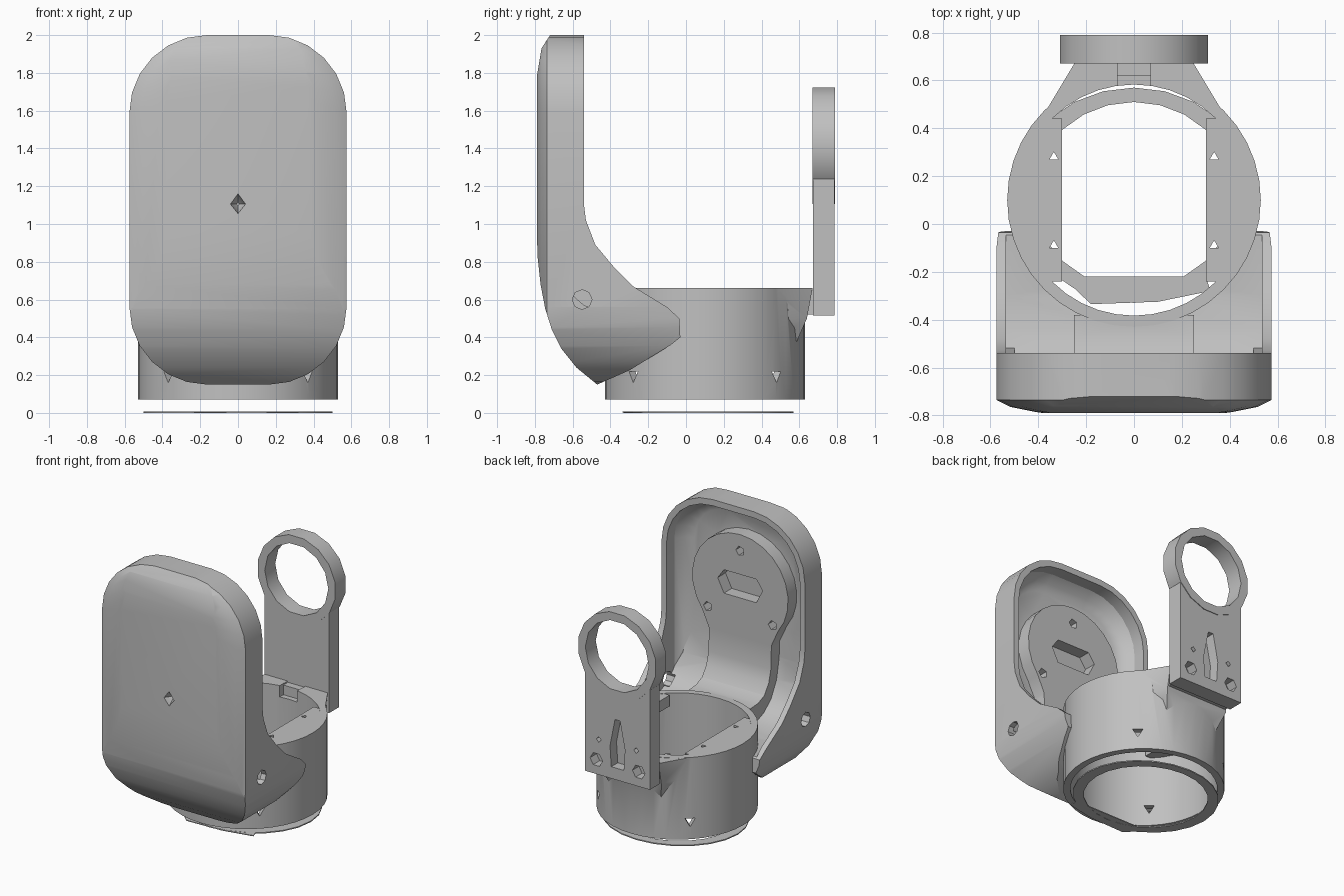
import bpy
import bmesh
from math import sin, cos, pi
from mathutils import Vector, Matrix

if "Cube" in bpy.data.objects:
    bpy.data.objects.remove(bpy.data.objects["Cube"])

grey = bpy.data.materials.new("plain_grey")
grey.use_nodes = True
grey.diffuse_color = (0.53, 0.53, 0.53, 1)
grey.node_tree.nodes["Principled BSDF"].inputs["Base Color"].default_value = (0.53, 0.53, 0.53, 1)


# Helpers
def loft(name, loops):
    """Closed solid through matching loops of points."""
    bm = bmesh.new()
    rings = [[bm.verts.new(p) for p in loop] for loop in loops]
    n = len(rings[0])
    for a, b in zip(rings, rings[1:]):
        for i in range(n):
            bm.faces.new((a[i], a[(i + 1) % n], b[(i + 1) % n], b[i]))
    bm.faces.new(rings[0][::-1])
    bm.faces.new(rings[-1])
    bmesh.ops.recalc_face_normals(bm, faces=bm.faces)
    mesh = bpy.data.meshes.new(name)
    bm.to_mesh(mesh)
    bm.free()
    mesh.materials.append(grey)
    ob = bpy.data.objects.new(name, mesh)
    bpy.context.collection.objects.link(ob)
    return ob


def prism(name, pts, axis, lo, hi):
    """Extrude a 2D outline along an axis."""
    place = {"x": lambda p, h: (h, p[0], p[1]),
             "y": lambda p, h: (p[0], h, p[1]),
             "z": lambda p, h: (p[0], p[1], h)}[axis]
    return loft(name, [[place(p, h) for p in pts] for h in (lo, hi)])


def circle(cx, cy, rx, ry=None, n=32, turn=0.0):
    ry = ry or rx
    return [(cx + rx * cos(2 * pi * i / n + turn), cy + ry * sin(2 * pi * i / n + turn))
            for i in range(n)]


def box(x0, x1, y0, y1):
    return [(x0, y0), (x1, y0), (x1, y1), (x0, y1)]


def rounded(w, z0, z1, r, n=6):
    pts = []
    for k, (cx, cz) in enumerate([(w - r, z1 - r), (r - w, z1 - r), (r - w, z0 + r), (w - r, z0 + r)]):
        for i in range(n + 1):
            a = (k + i / n) * pi / 2
            pts.append((cx + r * cos(a), cz + r * sin(a)))
    return pts


def combine(ob, other, op="DIFFERENCE"):
    mod = ob.modifiers.new("join", "BOOLEAN")
    mod.operation, mod.solver, mod.object = op, "EXACT", other
    bpy.context.view_layer.objects.active = ob
    bpy.ops.object.modifier_apply(modifier=mod.name)
    bpy.data.objects.remove(other)
    return ob


def cut(ob, pts, axis, lo, hi):
    return combine(ob, prism("cutter", pts, axis, lo, hi))


MID = 0.1  # y of the collar axis

# Collar with side ledges and a flared rear mount
collar = prism("collar", circle(0, MID, 0.53, n=40), "z", 0.07, 0.662)
mount = loft("mount", [
    [(-0.2, 0.45, 0.34), (0.2, 0.45, 0.34), (0.2, 0.57, 0.34), (-0.2, 0.57, 0.34)],
    [(-0.34, 0.42, 0.5), (0.34, 0.42, 0.5), (0.25, 0.64, 0.5), (-0.25, 0.64, 0.5)],
    [(-0.43, 0.37, 0.66), (0.43, 0.37, 0.66), (0.25, 0.67, 0.66), (-0.25, 0.67, 0.66)]])
combine(collar, mount, "UNION")
cut(collar, circle(0, MID, 0.483, n=40), "z", 0, 1)
for side in (-1, 1):
    ledge = prism("ledge", box(*sorted((side * 0.3, side * 0.5)), MID - 0.34, MID + 0.34), "z", 0.58, 0.66)
    trim = prism("trim", circle(0, MID, 0.51, n=40), "z", 0.5, 0.7)
    combine(ledge, trim, "INTERSECT")
    for y in (-0.09, 0.28):
        cut(ledge, circle(side * 0.335, y, 0.022, n=3, turn=pi / 2), "z", 0.5, 0.7)
    combine(collar, ledge, "UNION")
cut(collar, box(-0.07, 0.07, 0.54, 0.7), "z", 0.58, 0.8)
# Small three-sided openings around the lower wall
for side in (-1, 1):
    for dy in (-0.38, 0.38):
        hole = prism("hole", circle(0, 0, 0.04, n=3, turn=-pi / 2), "x", 0.4, 0.65)
        direction = Vector((side * 0.37, dy, 0))
        hole.data.transform(Matrix.Translation((0, MID, 0.2))
                            @ direction.to_track_quat("X", "Z").to_matrix().to_4x4())
        combine(collar, hole)

# Thin base gasket under the collar
gasket = prism("base_gasket", circle(0, 0.12, 0.5, 0.45, 24), "z", 0, 0.008)
cut(gasket, circle(0, 0.12, 0.42, 0.39, 24), "z", -0.1, 0.1)
strip = [(-0.3, -0.22), (0.3, -0.22), (0.32, -0.28), (0.1, -0.325), (-0.18, -0.335)]
gasket_strip = prism("base_gasket_strip", strip, "z", 0.001, 0.007)

# Front shell: side profile trimmed by a rounded front outline
side_profile = [(-0.72, 2.0), (-0.765, 1.93), (-0.79, 1.78), (-0.79, 0.95), (-0.785, 0.82),
                (-0.77, 0.68), (-0.745, 0.55), (-0.71, 0.44), (-0.66, 0.34), (-0.58, 0.24),
                (-0.47, 0.15), (-0.3, 0.225),
                (-0.08, 0.36), (-0.03, 0.4), (-0.035, 0.5), (-0.1, 0.56), (-0.28, 0.67),
                (-0.38, 0.77), (-0.48, 0.89), (-0.53, 1.02), (-0.54, 1.1), (-0.54, 2.0)]
shell = prism("front_shell", side_profile, "x", -0.6, 0.6)
outline = loft("outline", [
    [(x, y, z) for x, z in rounded(0.575 - d, 0.15 + d * 0.3, 2.0 - d * 0.3, 0.41 - d * 0.6)]
    for y, d in ((-0.80, 0.26), (-0.785, 0.16), (-0.765, 0.06), (-0.735, 0.0), (0.1, 0.0))])
combine(shell, outline, "INTERSECT")

# Hollow back of the shell, with a filleted inner edge
inner_profile = [(-0.72, 2.2), (-0.72, 1.1), (-0.71, 0.9), (-0.68, 0.75), (-0.62, 0.64),
                 (-0.54, 0.57), (-0.44, 0.53), (-0.3, 0.51), (0.2, 0.51), (0.2, 2.2)]
cavity = prism("cavity", inner_profile, "x", -0.6, 0.6)
inner_outline = loft("inner_outline", [
    [(x, y, z) for x, z in rounded(0.535 - d, -0.3, 1.955 - d, 0.37 - d)]
    for y, d in ((-0.9, 0.1), (-0.72, 0.1), (-0.69, 0.04), (-0.63, 0.0), (0.3, 0.0))])
combine(cavity, inner_outline, "INTERSECT")
combine(shell, cavity)

# Keyhole-shaped pad and the curved bridge to the collar
bulb = [(0.385 * cos(a), 1.375 + 0.385 * sin(a))
        for a in [(-38 + i * 256 / 18) * pi / 180 for i in range(19)]]
pad = prism("pad", bulb + [(-0.25, 1.02), (-0.25, 0.6), (0.25, 0.6), (0.25, 1.02)], "y", -0.75, -0.62)
combine(shell, pad, "UNION")
bridge = [(-0.74, 1.0), (-0.62, 1.0), (-0.615, 0.85), (-0.59, 0.76), (-0.54, 0.69), (-0.47, 0.66),
          (-0.38, 0.655), (-0.38, 0.25), (-0.48, 0.2), (-0.65, 0.45), (-0.73, 0.7)]
combine(shell, prism("bridge", bridge, "x", -0.25, 0.25), "UNION")
cut(shell, circle(0, MID, 0.525, n=40), "z", 0, 1.2)

# Pocket, screw holes and sensor pit
pocket = [(-0.18, 1.4), (-0.13, 1.3), (0.13, 1.3), (0.18, 1.4), (0.13, 1.47), (-0.13, 1.47)]
cut(shell, pocket, "y", -0.71, -0.5)
for x, z in ((0, 1.64), (-0.26, 1.17), (0.26, 1.17)):
    cut(shell, circle(x, z, 0.035, n=5), "y", -0.71, -0.5)
for lo, hi in ((-0.7, -0.5), (0.5, 0.7)):
    cut(shell, circle(-0.55, 0.6, 0.052, n=8), "x", lo, hi)
pit = loft("pit", [[(x * s, y, 1.105 + z * s) for x, z in ((0.04, 0), (0, 0.055), (-0.04, 0), (0, -0.05))]
                   for y, s in ((-0.82, 1.0), (-0.785, 1.0), (-0.74, 0.2))])
combine(shell, pit)

# Rear arm with ring head
arm = prism("rear_arm", box(-0.26, 0.26, 0.515, 1.35), "y", 0.672, 0.785)
head = prism("head", circle(0, 1.415, 0.315, n=16, turn=pi / 16), "y", 0.67, 0.79)
combine(arm, head, "UNION")
cut(arm, circle(0, 1.415, 0.255, n=14), "y", 0.5, 1)
slot = [(-0.05, 0.6), (0.05, 0.6), (0.06, 0.75), (0.02, 0.95), (-0.02, 0.95), (-0.06, 0.75)]
cut(arm, slot, "y", 0.71, 0.9)
for side in (-1, 1):
    cut(arm, circle(side * 0.17, 0.62, 0.05, n=6), "y", 0.71, 0.9)
    cut(arm, circle(side * 0.15, 0.77, 0.02, n=4), "y", 0.73, 0.9)
# Foot joining the arm to the mount
foot = prism("arm_foot", [(0.62, 0.52), (0.7, 0.52), (0.7, 0.65), (0.62, 0.65)], "x", -0.24, 0.24)

# Smooth shading with crisp edges
bpy.ops.object.select_all(action="DESELECT")
for ob in (collar, gasket, gasket_strip, shell, arm, foot):
    ob.select_set(True)
    bpy.context.view_layer.objects.active = ob
bpy.ops.object.shade_smooth_by_angle(angle=pi / 6)
